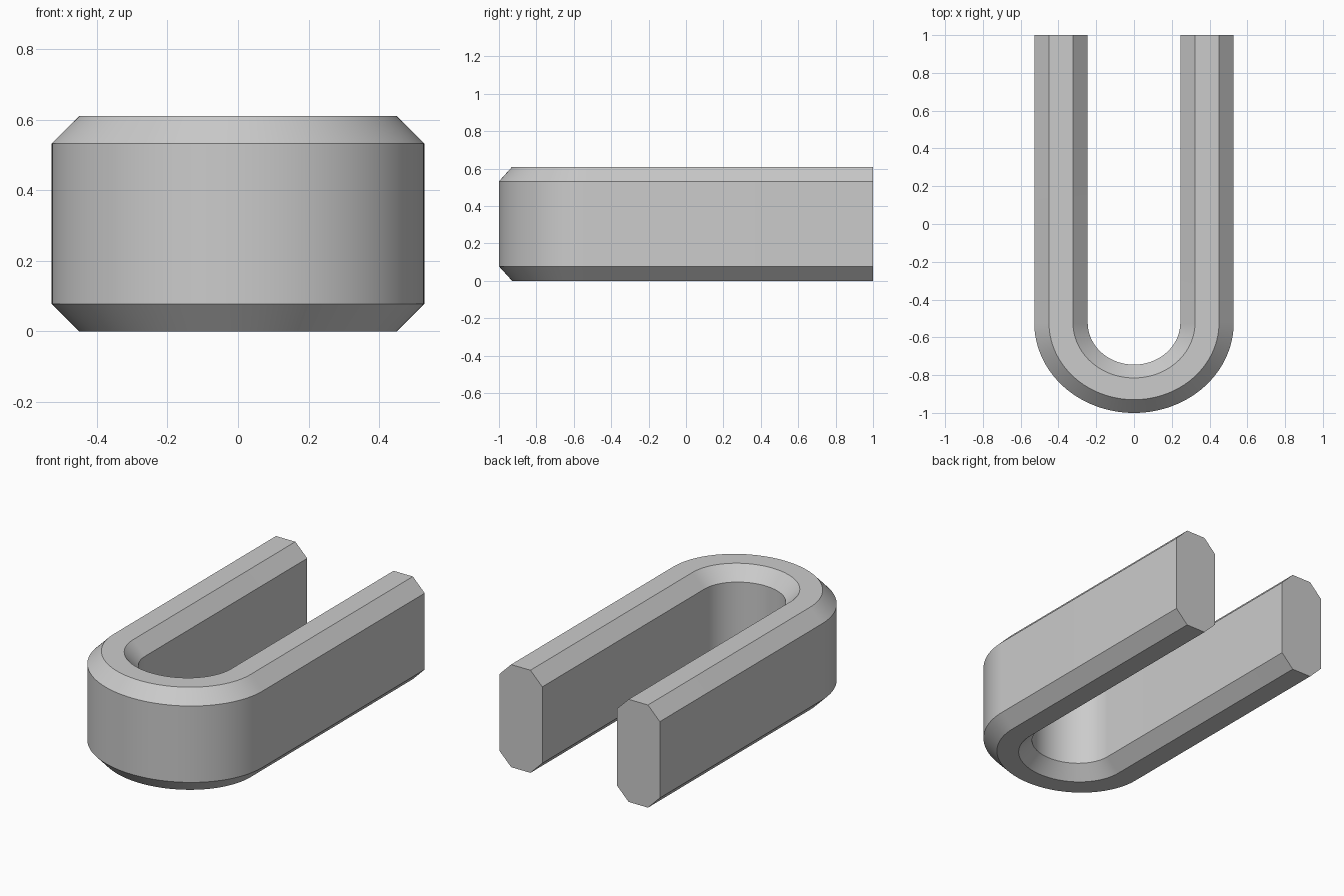
import bpy, bmesh, math

if "Cube" in bpy.data.objects:
    bpy.data.objects.remove(bpy.data.objects["Cube"])

# Chamfered cross-section: (distance from centre line, height)
R_IN, R_OUT, H, C = 0.245, 0.528, 0.61, 0.078
profile = [(R_IN + C, 0), (R_OUT - C, 0), (R_OUT, C), (R_OUT, H - C),
           (R_OUT - C, H), (R_IN + C, H), (R_IN, H - C), (R_IN, C)]
BEND_Y, SQUASH, SEGMENTS = -0.523, 0.904, 64

bm = bmesh.new()


def ring(cx, sy, y):
    return [bm.verts.new((r * cx, y - r * sy, z)) for r, z in profile]


# Straight arm, slightly squashed half-round bend, straight arm
rings = [ring(-1, 0, 1)]
for i in range(SEGMENTS + 1):
    a = math.pi * i / SEGMENTS
    rings.append(ring(-math.cos(a), math.sin(a) * SQUASH, BEND_Y))
rings.append(ring(1, 0, 1))

# Skin the sections and close both arm ends
n = len(profile)
for a, b in zip(rings, rings[1:]):
    for i in range(n):
        j = (i + 1) % n
        bm.faces.new((a[i], a[j], b[j], b[i]))
bm.faces.new(rings[0])
bm.faces.new(rings[-1])
bmesh.ops.recalc_face_normals(bm, faces=bm.faces)

mesh = bpy.data.meshes.new("u_shaped_clip")
bm.to_mesh(mesh)
bm.free()
clip = bpy.data.objects.new("u_shaped_clip", mesh)
bpy.context.collection.objects.link(clip)

# Smooth bend with crisp chamfer edges
bpy.context.view_layer.objects.active = clip
clip.select_set(True)
bpy.ops.object.shade_smooth_by_angle(angle=math.radians(30))
